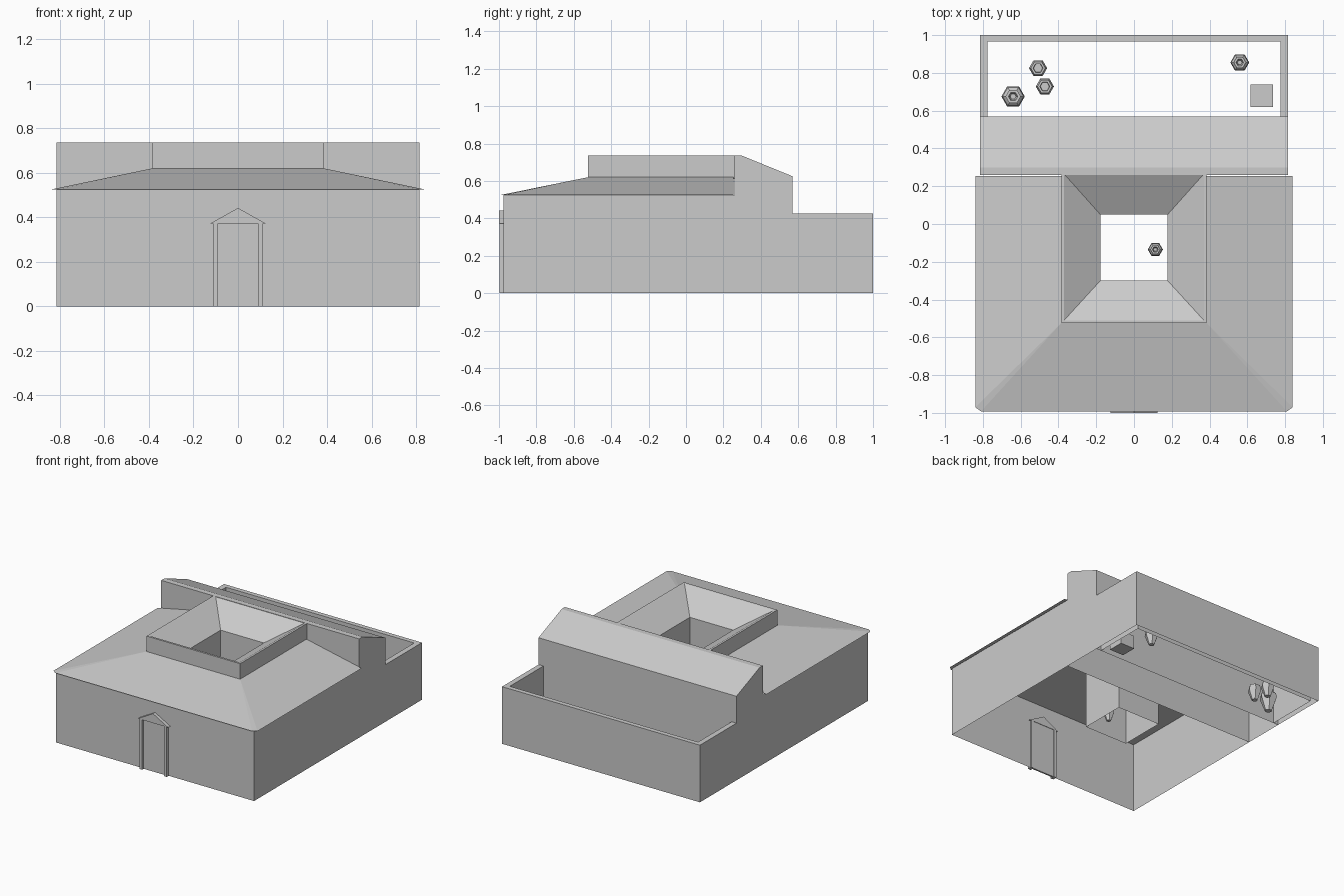
import bpy
from math import cos, sin, pi

if "Cube" in bpy.data.objects:
    bpy.data.objects.remove(bpy.data.objects["Cube"])


def mesh(name, verts, faces):
    me = bpy.data.meshes.new(name)
    me.from_pydata(verts, [], faces)
    me.update()
    ob = bpy.data.objects.new(name, me)
    bpy.context.collection.objects.link(ob)
    return ob


def loft(name, rings, cap_start=False, cap_end=False, skip=()):
    """Joins closed rings of equal length, one after the other."""
    n = len(rings[0])
    verts = [p for r in rings for p in r]
    faces = []
    for k in range(len(rings) - 1):
        for i in range(n):
            if (k, i) not in skip:
                j = (i + 1) % n
                faces.append((k*n + i, k*n + j, (k+1)*n + j, (k+1)*n + i))
    if cap_start:
        faces.append(tuple(range(n))[::-1])
    if cap_end:
        faces.append(tuple(range((len(rings)-1)*n, len(rings)*n)))
    return mesh(name, verts, faces)


def rect(x, y0, y1, z):
    return [(-x, y0, z), (x, y0, z), (x, y1, z), (-x, y1, z)]


def box(name, x0, x1, y0, y1, z0, z1):
    rings = [[(x0, y0, z), (x1, y0, z), (x1, y1, z), (x0, y1, z)] for z in (z0, z1)]
    return loft(name, rings, True, True)


def pot(name, x, y, r, h, profile):
    """Six-sided vessel; profile holds (radius, height) fractions."""
    rings = [[(x + r*a*cos(i*pi/3), y + r*a*sin(i*pi/3), h*b) for i in range(6)]
             for a, b in profile]
    return loft(name, rings, True, True)


W, F, R0, R1 = 0.815, -0.975, 0.26, 0.57   # half width, front, rear wing span
EAVE, TOP, GARDEN = 0.525, 0.735, 0.425

# Front wall and side walls of the main house
mesh("house_walls",
     [(-W, R0, 0), (-W, F, 0), (W, F, 0), (W, R0, 0),
      (-W, R0, EAVE), (-W, F, EAVE), (W, F, EAVE), (W, R0, EAVE)],
     [(0, 1, 5, 4), (1, 2, 6, 5), (2, 3, 7, 6)])

# Rear wing with a lean-to roof, open underneath
profile = [(R0, 0), (R0, TOP), (0.30, TOP), (R1, 0.625), (R1, 0)]
loft("rear_wing", [[(x, y, z) for y, z in profile] for x in (-W, W)],
     True, True, skip={(0, 4)})

# Garden wall: U-shaped, open underneath
outer = [(-W, R1), (-W, 1), (W, 1), (W, R1)]
inner = [(-0.775, R1), (-0.775, 0.965), (0.775, 0.965), (0.775, R1)]
rings = [[(x, y, z) for x, y in path] for path, z in
         ((outer, 0), (outer, GARDEN), (inner, GARDEN), (inner, 0))]
loft("garden_wall", rings, skip={(0, 3), (1, 3), (2, 3)})

# Hipped roof sloping up to the atrium on three sides
IX, IY, RISE = 0.385, -0.525, 0.62
roof_v = []
for s in (-1, 1):
    roof_v += [(s*0.84, 0.255, EAVE), (s*0.84, -0.97, EAVE), (s*0.81, -0.992, EAVE),
               (s*IX, IY, RISE), (s*IX, 0.255, RISE)]
mesh("main_roof", roof_v,
     [(0, 1, 3, 4), (1, 2, 3), (2, 7, 8, 3), (7, 6, 8), (6, 5, 9, 8)])

# Atrium: raised parapet, inward sloping roof and light well
loft("atrium", [rect(IX, IY, 0.265, 0.61), rect(IX, IY, 0.265, TOP),
                rect(0.37, -0.51, 0.265, TOP), rect(0.178, -0.30, 0.05, 0.615),
                rect(0.178, -0.30, 0.05, 0)], skip={(0, 2), (1, 2)})

# Doorway
for s, side in ((-1, "left"), (1, "right")):
    a, b = sorted((s*0.09, s*0.112))
    box("door_post_" + side, a, b, -0.998, -0.965, 0, 0.372)
box("door_panel", -0.09, 0.09, -0.98, -0.968, 0, 0.372)
loft("door_pediment", [[(-0.125, y, 0.372), (0.125, y, 0.372), (0, y, 0.442)]
                       for y in (-1, -0.965)], True, True)

# Garden vessels and a block
jar = [(0.4, 0), (1, 0.55), (0.9, 0.72), (0.45, 0.85), (0.65, 1), (0.4, 1), (0.25, 0.8)]
cup = [(0.45, 0), (1, 0.65), (0.8, 1), (0.55, 1), (0.5, 0.8)]
pot("large_jar", -0.64, 0.675, 0.062, 0.18, jar)
pot("garden_pot_a", -0.508, 0.825, 0.048, 0.11, cup)
pot("garden_pot_b", -0.472, 0.728, 0.048, 0.11, cup)
pot("garden_jar", 0.56, 0.855, 0.05, 0.14, jar)
pot("atrium_jar", 0.113, -0.135, 0.04, 0.115, jar)
box("garden_block", 0.618, 0.735, 0.62, 0.738, 0, 0.10)
